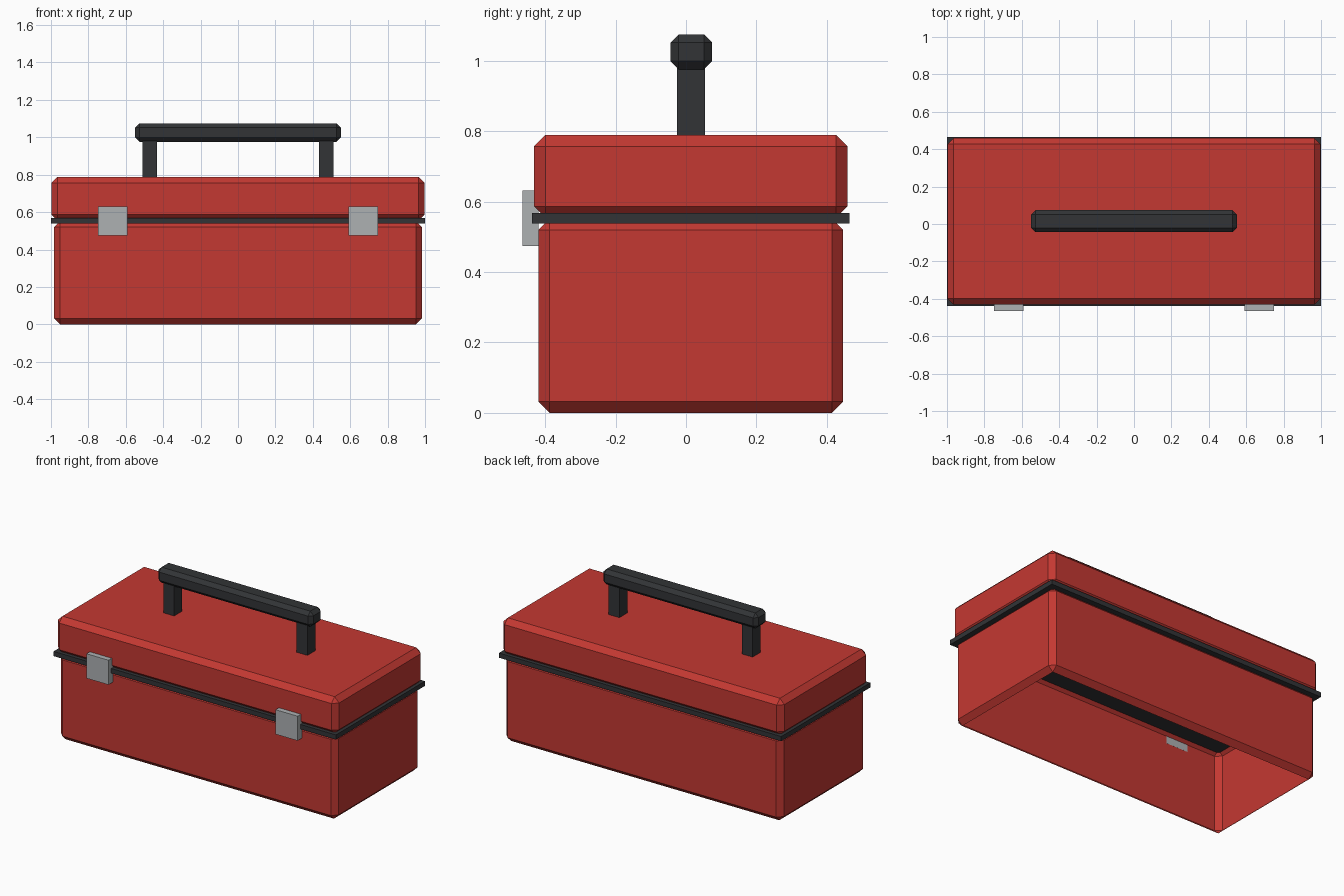
import bpy, bmesh

if "Cube" in bpy.data.objects:
    bpy.data.objects.remove(bpy.data.objects["Cube"])

CY = 0.0135  # case is pushed back slightly by the latches


def material(name, rgb):
    m = bpy.data.materials.new(name)
    m.diffuse_color = (*rgb, 1)
    m.use_nodes = True
    m.node_tree.nodes["Principled BSDF"].inputs["Base Color"].default_value = m.diffuse_color
    return m


red = material("red_paint", (0.55, 0.04, 0.032))
dark = material("dark_plastic", (0.032, 0.034, 0.037))
steel = material("steel", (0.42, 0.44, 0.45))


def box(name, x, y, z, mat, chamfer=0, open_bottom=False):
    """Box from (min, max) ranges, with optional flat chamfer on every edge."""
    bm = bmesh.new()
    bmesh.ops.create_cube(bm, size=1)
    for v in bm.verts:
        v.co = [r[0] if c < 0 else r[1] for c, r in zip(v.co, (x, y, z))]
    if chamfer:
        bmesh.ops.bevel(bm, geom=bm.edges[:], offset=chamfer, segments=1,
                        affect='EDGES', profile=0.5)
    bm.normal_update()
    if open_bottom:
        under = [f for f in bm.faces if f.normal.z < -0.99]
        bmesh.ops.delete(bm, geom=under, context='FACES')
    me = bpy.data.meshes.new(name)
    bm.to_mesh(me)
    bm.free()
    me.materials.append(mat)
    ob = bpy.data.objects.new(name, me)
    bpy.context.collection.objects.link(ob)
    return ob


def around(half, centre=0):
    return (centre - half, centre + half)


# Case: open-bottomed shell, seal strip and lid
box("body", around(0.983), around(0.433, CY), (0, 0.552), red, 0.032, True)
box("seal_strip", around(1.0), around(0.451, CY), (0.538, 0.568), dark)
box("lid", around(0.996), around(0.445, CY), (0.554, 0.789), red, 0.032)

# Handle grip
box("handle_grip", around(0.55), around(0.059, 0.015), (0.976, 1.075), dark, 0.023)

# Handle posts and front latches, one pair each
for side, s in (("left", -1), ("right", 1)):
    box(f"handle_post_{side}", around(0.038, s * 0.472), around(0.04, 0.014),
        (0.78, 1.0), dark)
    box(f"latch_{side}", around(0.078, s * 0.67), (-0.465, -0.419),
        (0.474, 0.631), steel)
